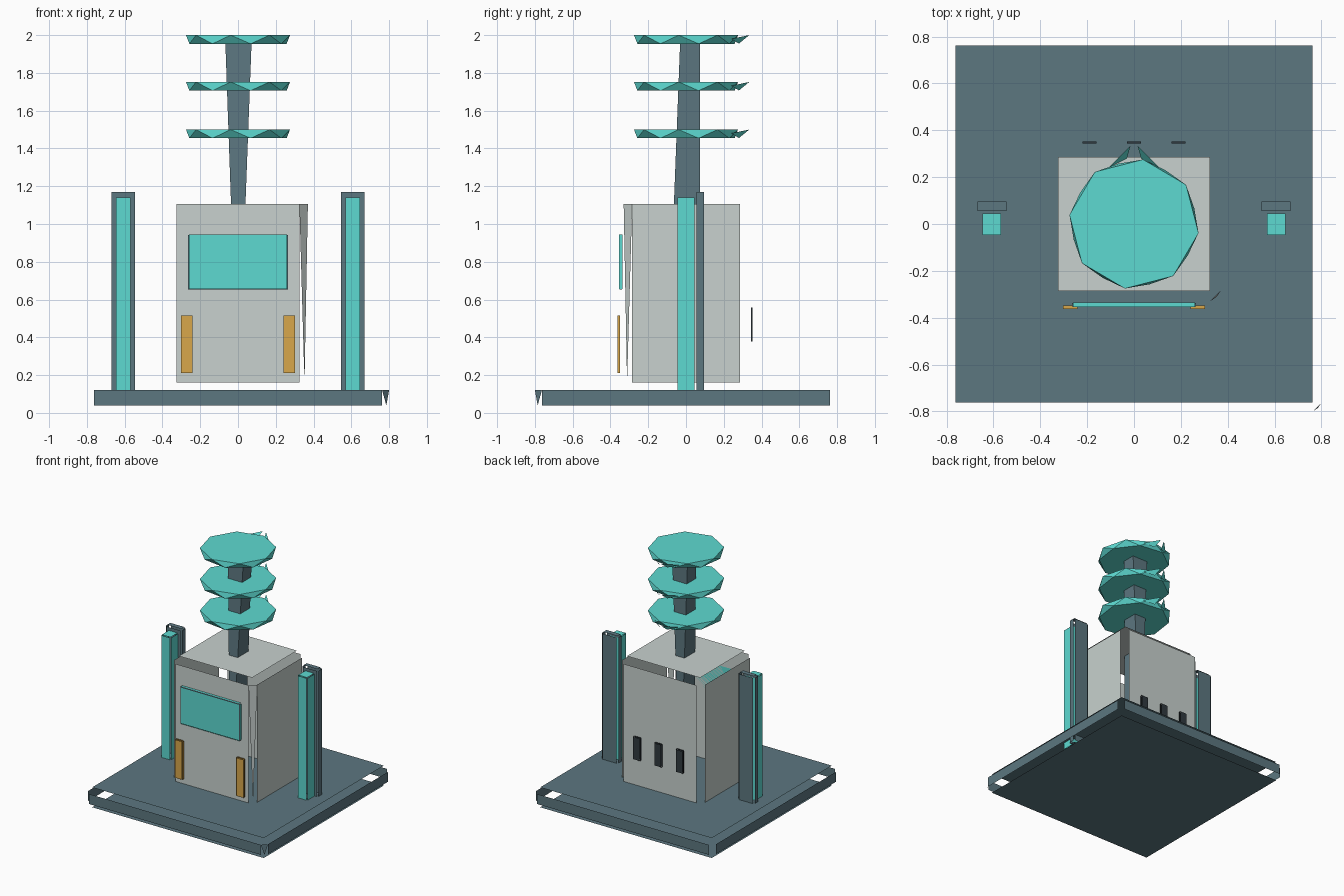
import bpy, math

if "Cube" in bpy.data.objects:
    bpy.data.objects.remove(bpy.data.objects["Cube"])


def mat(name, rgb):
    m = bpy.data.materials.new(name)
    m.diffuse_color = (*rgb, 1)
    m.use_nodes = True
    m.node_tree.nodes["Principled BSDF"].inputs["Base Color"].default_value = m.diffuse_color
    return m


SLATE = mat("slate", (0.107, 0.184, 0.216))
TEAL = mat("teal", (0.11, 0.70, 0.64))
AMBER = mat("amber", (0.69, 0.39, 0.07))
PALE = mat("pale_grey", (0.58, 0.64, 0.62))
DARK = mat("dark_grey", (0.03, 0.042, 0.05))


def mesh_object(name, verts, faces, material):
    me = bpy.data.meshes.new(name)
    me.from_pydata(verts, [], faces)
    me.update()
    ob = bpy.data.objects.new(name, me)
    bpy.context.collection.objects.link(ob)
    me.materials.append(material)
    return ob


def panel_box(name, lo, hi, gap, material, sliver=False):
    """Six separate flat panels, each inset from the box edges by a gap."""
    verts, faces = [], []
    for axis in range(3):
        u, v = (axis + 1) % 3, (axis + 2) % 3
        for side in (0, 1):
            n = len(verts)
            for a, b in ((0, 0), (1, 0), (1, 1), (0, 1)):
                p = [0, 0, 0]
                p[axis] = (lo, hi)[side][axis]
                p[u] = hi[u] - gap[u] if a else lo[u] + gap[u]
                p[v] = hi[v] - gap[v] if b else lo[v] + gap[v]
                verts.append(p)
            f = [n, n + 1, n + 2, n + 3]
            faces.append(f if side else f[::-1])
    if sliver:
        # tapering strip on the front right corner
        n, g = len(verts), gap[0]
        verts += [(hi[0] - g, lo[1], hi[2] - gap[2]),
                  (hi[0] - g * 0.4, lo[1] + g * 0.4, lo[2] + gap[2]),
                  (hi[0], lo[1] + g, hi[2] - gap[2])]
        faces.append([n, n + 1, n + 2])
    return mesh_object(name, verts, faces, material)


# base slab and main cabinet, both with open seams along the edges
panel_box("base", (-0.8, -0.8, 0), (0.8, 0.8, 0.16), (0.037, 0.037, 0.04), SLATE, True)
panel_box("cabinet", (-0.37, -0.33, 0.115), (0.37, 0.33, 1.15), (0.045, 0.045, 0.045), PALE, True)

# front screen
panel_box("screen", (-0.265, -0.36, 0.65), (0.265, -0.33, 0.95), (0.005, 0.006, 0.006), TEAL)
panel_box("screen_frame", (-0.264, -0.352, 0.652), (0.264, -0.338, 0.943), (0, 0, 0), SLATE)

# side pylons and front light bars, left and right
for s, side in ((-1, "left"), (1, "right")):
    x = 0.607 * s
    panel_box(side + "_pylon", (x - 0.072, 0.045, 0.1), (x + 0.072, 0.105, 1.18),
              (0.01, 0.01, 0.01), SLATE)
    panel_box(side + "_pylon_light", (x - 0.043, -0.05, 0.1), (x + 0.043, 0.048, 1.145),
              (0.004, 0.004, 0.004), TEAL)
    x = 0.272 * s
    panel_box(side + "_light_bar", (x - 0.034, -0.366, 0.207), (x + 0.034, -0.346, 0.518),
              (0.003, 0.003, 0.003), AMBER)

# back vents
for i in (-1, 0, 1):
    x = 0.19 * i
    panel_box(f"back_vent_{i + 2}", (x - 0.032, 0.338, 0.375), (x + 0.032, 0.358, 0.56),
              (0.003, 0.005, 0.003), DARK)

# tapering mast
mesh_object("mast",
            [(-0.068, -0.03, 1.99), (0.073, -0.03, 1.99), (0.073, 0.075, 1.99), (-0.068, 0.075, 1.99),
             (-0.004, -0.1, 0.17), (0.004, -0.1, 0.17), (0.004, 0.075, 0.17), (-0.004, 0.075, 0.17)],
            [(0, 1, 2, 3), (7, 6, 5, 4), (0, 4, 5, 1), (1, 5, 6, 2), (2, 6, 7, 3), (3, 7, 4, 0)],
            SLATE)

# stacked eight-sided discs with a faceted rim and two points at the back
for k, top in enumerate((1.5, 1.752, 2.0)):
    verts = []
    for z, r, phase in ((top, 0.278, 37), (top - 0.046, 0.266, 59.5)):
        verts += [(r * math.cos(math.radians(phase + 45 * i)),
                   r * math.sin(math.radians(phase + 45 * i)), z) for i in range(8)]
    faces = [list(range(8)), list(range(15, 7, -1))]
    for i in range(8):
        j = (i + 1) % 8
        faces += [(i, 8 + i, j), (8 + i, 8 + j, j)]
    for s in (-1, 1):
        n = len(verts)
        verts += [(0.015 * s, 0.335, top), (0.03 * s, 0.28, top - 0.045), (0.11 * s, 0.24, top - 0.02)]
        faces.append((n, n + 1, n + 2))
    mesh_object(f"disc_{k + 1}", verts, faces, TEAL)
